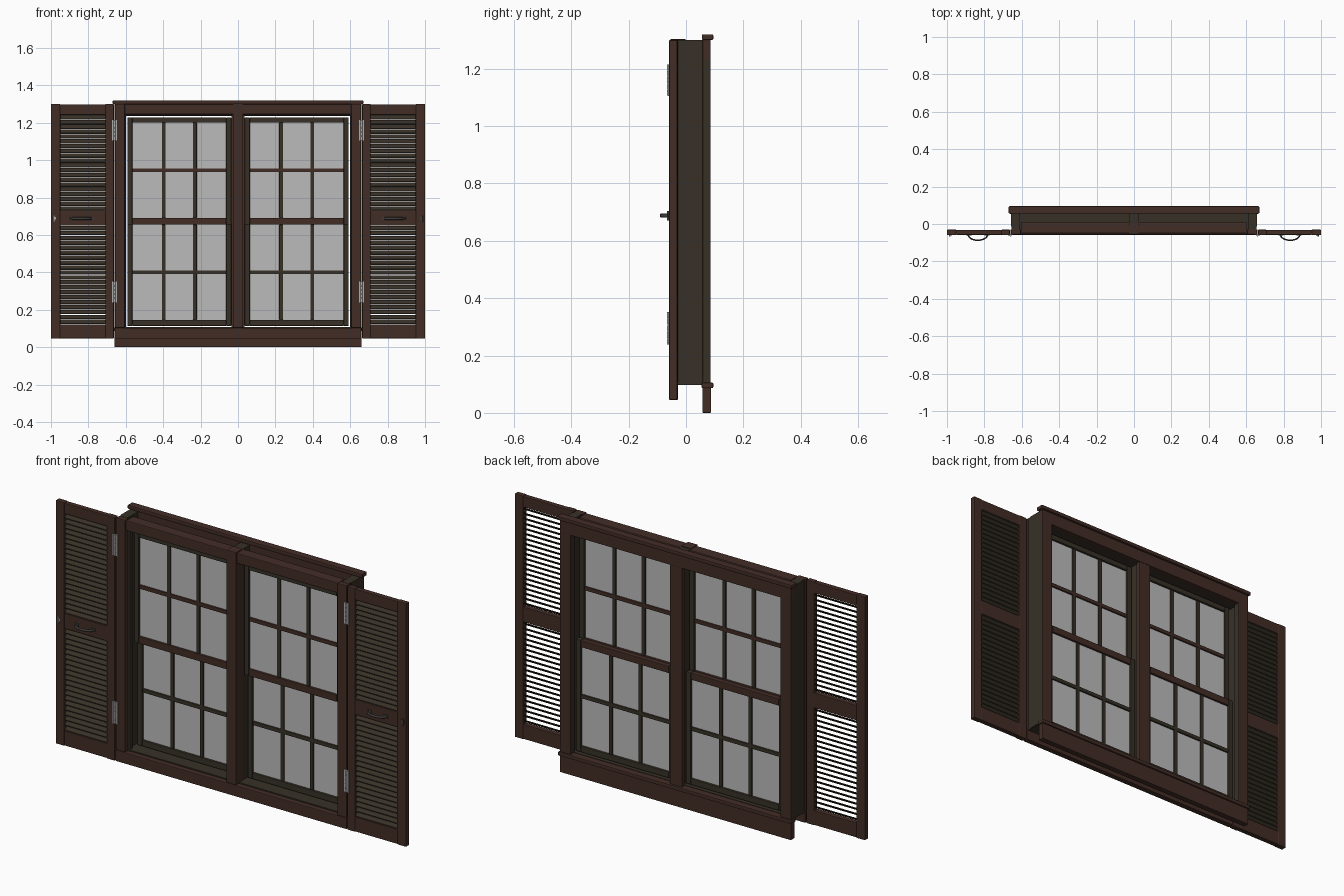
import bpy, bmesh, math
from mathutils import Vector

if "Cube" in bpy.data.objects:
    bpy.data.objects.remove(bpy.data.objects["Cube"])


def material(name, rgb):
    m = bpy.data.materials.new(name)
    m.diffuse_color = (*rgb, 1)
    m.use_nodes = True
    m.node_tree.nodes["Principled BSDF"].inputs["Base Color"].default_value = m.diffuse_color
    return m


BROWN = material("red_brown_wood", (0.055, 0.026, 0.019))
OLIVE = material("dark_olive_wood", (0.038, 0.030, 0.020))
GLASS = material("grey_glass", (0.50, 0.50, 0.50))
STEEL = material("light_steel", (0.42, 0.42, 0.42))
IRON = material("dark_iron", (0.06, 0.055, 0.05))


def finish(name, bm, mats, bevel=0, side_rule=False):
    bmesh.ops.recalc_face_normals(bm, faces=bm.faces)
    if side_rule:  # end grain facing sideways takes the second colour
        for f in bm.faces:
            f.material_index = 1 if abs(f.normal.x) > 0.9 else 0
    me = bpy.data.meshes.new(name)
    bm.to_mesh(me)
    bm.free()
    ob = bpy.data.objects.new(name, me)
    bpy.context.collection.objects.link(ob)
    for m in mats:
        me.materials.append(m)
    if bevel:
        b = ob.modifiers.new("edge", "BEVEL")
        b.width, b.segments = bevel, 2
    return ob


def prism(bm, x0, x1, profile):
    """Extrude a (y, z) outline along x."""
    a = [bm.verts.new((x0, y, z)) for y, z in profile]
    b = [bm.verts.new((x1, y, z)) for y, z in profile]
    n = len(a)
    bm.faces.new(a)
    bm.faces.new(b[::-1])
    for i in range(n):
        bm.faces.new((a[i], b[i], b[(i + 1) % n], a[(i + 1) % n]))


def boxes(name, items, mat, bevel=0, s=1, side=None):
    bm = bmesh.new()
    for x0, x1, y0, y1, z0, z1 in items:
        prism(bm, s * x0, s * x1, [(y0, z0), (y1, z0), (y1, z1), (y0, z1)])
    return finish(name, bm, [mat, side] if side else [mat], bevel, side is not None)


# Front casing, sill board and central mullion
boxes("front_sill", [(-0.66, 0.66, -0.058, -0.028, 0.045, 0.103)], BROWN, 0.004)
boxes("front_header", [(-0.605, 0.605, -0.050, 0.008, 1.245, 1.298)], BROWN, 0.004)
boxes("front_mullion", [(-0.028, 0.028, -0.056, 0.0, 0.103, 1.303)], BROWN, 0.004)

# Box frame lining
boxes("head_jamb", [(-0.615, 0.615, -0.03, 0.06, 1.238, 1.252)], OLIVE)
boxes("bottom_jamb", [(-0.655, 0.655, -0.03, 0.06, 0.098, 0.108)], OLIVE)
boxes("mullion_jamb", [(-0.026, 0.026, 0.0, 0.06, 0.108, 1.298)], OLIVE)

# Back casing, cap, stool and apron
boxes("back_header", [(-0.66, 0.66, 0.058, 0.086, 1.235, 1.30)], BROWN, 0.003)
boxes("back_cap", [(-0.67, 0.67, 0.055, 0.095, 1.30, 1.32)], BROWN, 0.004)
boxes("back_mullion", [(-0.035, 0.035, 0.058, 0.084, 0.10, 1.24)], BROWN, 0.003)
boxes("back_stool", [(-0.665, 0.665, 0.054, 0.095, 0.086, 0.106)], BROWN, 0.004)
boxes("back_apron", [(-0.66, 0.66, 0.057, 0.088, 0.0, 0.088)], BROWN, 0.003)


def sash(name, x0, x1, y0, z0, z1, low, high, rail_low, rail_high, bar):
    """Sash with three by two panes; low and high are the rail heights."""
    y1, st = y0 + 0.026, 0.027
    boxes(name + "_stiles", [(x0, x0 + st, y0, y1, z0, z1), (x1 - st, x1, y0, y1, z0, z1)], OLIVE, 0.003)
    boxes(name + "_bottom_rail", [(x0 + st, x1 - st, y0, y1, z0, z0 + low)], rail_low, 0.003)
    boxes(name + "_top_rail", [(x0 + st, x1 - st, y0, y1, z1 - high, z1)], rail_high, 0.003)
    a, b, c, d = x0 + st, x1 - st, z0 + low, z1 - high
    m = (c + d) / 2
    boxes(name + "_cross_bar", [(a, b, y0 + 0.003, y1 - 0.003, m - 0.010, m + 0.010)], bar, 0.003)
    uprights = [a + (b - a) * k / 3 for k in (1, 2)]
    boxes(name + "_upright_bars",
          [(u - 0.010, u + 0.010, y0 + 0.004, y1 - 0.004, c, d) for u in uprights], OLIVE, 0.003)
    boxes(name + "_glass", [(a, b, y0 + 0.011, y0 + 0.015, c, d)], GLASS)


def handle(name, s):
    """Arched pull: round bar swept through an arc."""
    bm = bmesh.new()
    rings = []
    for i in range(17):
        t = math.pi * i / 16
        c = Vector((s * (0.835 - 0.052 * math.cos(t)), -0.056 - 0.031 * math.sin(t), 0.688))
        out = Vector((-s * math.cos(t), -math.sin(t), 0))
        rings.append([bm.verts.new(c + out * 0.004 * math.cos(k * math.pi / 4)
                                   + Vector((0, 0, 0.007 * math.sin(k * math.pi / 4))))
                      for k in range(8)])
    for p, q in zip(rings, rings[1:]):
        for k in range(8):
            bm.faces.new((p[k], p[(k + 1) % 8], q[(k + 1) % 8], q[k]))
    bm.faces.new(rings[0])
    bm.faces.new(rings[-1])
    for f in bm.faces:
        f.smooth = len(f.verts) == 4
    finish(name, bm, [IRON])
    boxes(name + "_feet", [(x - 0.014, x + 0.014, -0.061, -0.055, 0.679, 0.697)
                           for x in (0.787, 0.883)], IRON, 0.002, s)


def hinge(name, s, z0, z1):
    boxes(name + "_leaves", [(0.646, 0.658, -0.060, -0.056, z0, z1),
                             (0.662, 0.674, -0.062, -0.056, z0, z1)], STEEL, 0, s)
    bm = bmesh.new()
    step = (z1 - z0) / 5
    for k in range(5):  # knuckles of the barrel
        r = bmesh.ops.create_cone(bm, cap_ends=True, segments=12, radius1=0.005, radius2=0.005,
                                  depth=step * 0.92)
        bmesh.ops.translate(bm, verts=r["verts"], vec=(s * 0.66, -0.062, z0 + step * (k + 0.5)))
    finish(name + "_barrel", bm, [STEEL])


for s, side in ((-1, "left"), (1, "right")):
    # Posts, side jambs, sash tracks and rear side casing
    boxes(side + "_front_post", [(0.605, 0.658, -0.056, -0.028, 0.103, 1.30)], BROWN, 0.004, s)
    boxes(side + "_jamb", [(0.612, 0.654, -0.03, -0.014, 0.10, 1.30),
                           (0.612, 0.657, -0.014, 0.06, 0.10, 1.30)], OLIVE, 0, s)
    boxes(side + "_inner_stops", [(0.598, 0.612, -0.028, -0.006, 0.108, 1.24),
                                  (0.598, 0.612, 0.054, 0.060, 0.108, 1.24)], OLIVE, 0, s)
    boxes(side + "_back_casing", [(0.598, 0.66, 0.058, 0.086, 0.10, 1.24)], BROWN, 0.003, s, OLIVE)

    # Double hung sashes, lower one behind the upper one
    xa, xb = (0.036, 0.592) if s > 0 else (-0.592, -0.036)
    sash(side + "_upper_sash", xa, xb, -0.002, 0.655, 1.229, 0.036, 0.028, BROWN, OLIVE, BROWN)
    sash(side + "_lower_sash", xa, xb, 0.026, 0.114, 0.691, 0.031, 0.036, OLIVE, BROWN, OLIVE)

    # Shutter frame
    ya, yb = -0.059, -0.030
    boxes(side + "_shutter_stiles", [(0.664, 0.709, ya, yb, 0.045, 1.30),
                                     (0.95, 1.0, ya, yb, 0.045, 1.30)], BROWN, 0.004, s)
    boxes(side + "_shutter_rails", [(0.707, 0.952, ya + 0.001, yb - 0.001, z0, z1) for z0, z1 in
                                    ((0.047, 0.122), (0.65, 0.728), (1.242, 1.298))], BROWN, 0.003, s)

    # Louvre slats, sloping down to the front
    bm = bmesh.new()
    for z0, z1 in ((0.122, 0.65), (0.728, 1.242)):
        n = 20
        p = (z1 - z0) / n
        for i in range(n):
            z = z0 + p * (i + 0.5)
            prism(bm, s * 0.706, s * 0.953, [(-0.055, z - 0.012), (-0.033, z + 0.0075),
                                             (-0.033, z + 0.0115), (-0.055, z - 0.008)])
    finish(side + "_shutter_slats", bm, [OLIVE])

    # Hardware
    handle(side + "_shutter_handle", s)
    hinge(side + "_upper_hinge", s, 1.105, 1.215)
    hinge(side + "_lower_hinge", s, 0.238, 0.352)
    boxes(side + "_shutter_latch", [(0.972, 0.990, -0.062, -0.058, 0.682, 0.696),
                                    (0.980, 0.988, -0.066, -0.058, 0.670, 0.704)],
          STEEL if s < 0 else IRON, 0.001, s)
